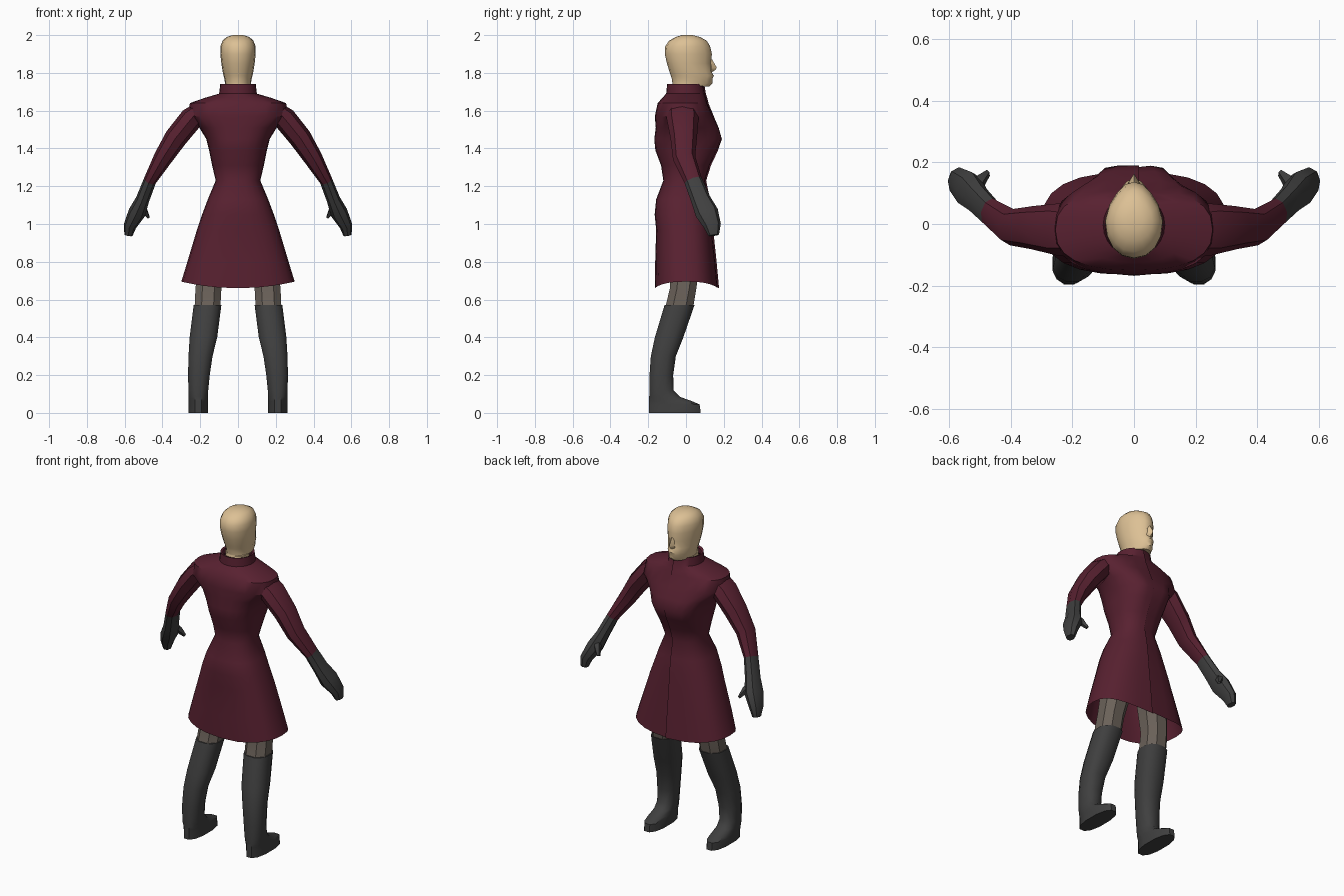
import bpy, bmesh, math
from mathutils import Vector


def material(name, rgb):
    m = bpy.data.materials.new(name)
    m.diffuse_color = (*rgb, 1)
    return m


SKIN = material("tan skin", (0.72, 0.53, 0.30))
COAT = material("maroon cloth", (0.098, 0.015, 0.030))
DARK = material("charcoal leather", (0.050, 0.050, 0.050))
GREY = material("taupe stocking", (0.145, 0.120, 0.100))


def spow(v, e):
    return math.copysign(abs(v) ** (2 / e), v)


def ring(c, u, v, n=8, e=2.0, turn=0.0):
    """Superellipse around c; u and v are the half-axis vectors (t=0 lies on v)."""
    pts = []
    for i in range(n):
        t = 2 * math.pi * i / n + turn
        pts.append(Vector(c) + Vector(u) * spow(math.sin(t), e) + Vector(v) * spow(math.cos(t), e))
    return pts


def box_ring(z, x0, x1, y0, y1, n=8, e=2.0, turn=0.0):
    return ring(((x0 + x1) / 2, (y0 + y1) / 2, z), ((x1 - x0) / 2, 0, 0), (0, (y1 - y0) / 2, 0), n, e, turn)


def loft(name, rings, mat, closed=True, caps=(True, True), mirror=False, angle=38):
    bm = bmesh.new()
    rows = [[bm.verts.new(p) for p in r] for r in rings]
    n = len(rows[0])
    for a, b in zip(rows, rows[1:]):
        for i in range(n if closed else n - 1):
            j = (i + 1) % n
            bm.faces.new((a[i], a[j], b[j], b[i]))
    if caps[0]:
        bm.faces.new(rows[0])
    if caps[1]:
        bm.faces.new(rows[-1])
    bmesh.ops.recalc_face_normals(bm, faces=bm.faces)
    me = bpy.data.meshes.new(name)
    bm.to_mesh(me)
    bm.free()
    me.materials.append(mat)
    ob = bpy.data.objects.new(name, me)
    bpy.context.collection.objects.link(ob)
    bpy.ops.object.select_all(action='DESELECT')
    ob.select_set(True)
    bpy.context.view_layer.objects.active = ob
    bpy.ops.object.shade_smooth_by_angle(angle=math.radians(angle))
    if mirror:
        ob.modifiers.new("mirror", 'MIRROR').use_mirror_merge = False
    return ob


# Coat: z, half width, back y, front y, bust bulge, squareness; open down the front
coat = [
    (1.735, 0.082, -0.085, 0.075, 0, 2.0), (1.74, 0.094, -0.100, 0.090, 0, 2.0),
    (1.69, 0.100, -0.105, 0.098, 0, 2.0), (1.668, 0.175, -0.125, 0.105, 0, 2.3),
    (1.64, 0.255, -0.150, 0.112, 0, 2.5), (1.57, 0.262, -0.165, 0.140, 0.004, 2.5),
    (1.51, 0.205, -0.160, 0.165, 0.014, 2.4), (1.45, 0.168, -0.168, 0.182, 0.020, 2.4),
    (1.39, 0.153, -0.162, 0.162, 0.014, 2.3), (1.31, 0.137, -0.132, 0.125, 0.003, 2.3),
    (1.23, 0.118, -0.120, 0.100, 0, 2.3), (1.13, 0.160, -0.158, 0.120, 0, 2.4),
    (1.05, 0.190, -0.166, 0.130, 0, 2.4), (0.97, 0.217, -0.158, 0.137, 0, 2.5),
    (0.80, 0.268, -0.163, 0.155, 0, 2.6), (0.66, 0.300, -0.165, 0.168, 0, 2.6),
]
rows = []
for k, (z, w, yb, yf, bust, e) in enumerate(coat):
    r = box_ring(z, -w, w, yb, yf, 24, e)
    for i, p in enumerate(r):
        if p.y > 0:
            p.y += bust * math.exp(-((abs(p.x) - 0.09) / 0.05) ** 2)
        if k == len(coat) - 1:
            p.z += 0.035 * (abs(p.x) / w) ** 2
    flap = r[0].copy()
    flap.x, flap.y = 0.016, flap.y + 0.007
    rows.append(r + [flap])
loft("coat", rows, COAT, closed=False, caps=(False, False))

# Head and neck: z, half width, back y, front y
head = [
    (1.66, 0.060, -0.070, 0.050), (1.738, 0.067, -0.071, 0.062),
    (1.728, 0.068, -0.071, 0.122), (1.745, 0.069, -0.072, 0.140),
    (1.768, 0.073, -0.075, 0.140), (1.785, 0.077, -0.080, 0.147),
    (1.805, 0.081, -0.087, 0.136), (1.85, 0.088, -0.101, 0.133),
    (1.90, 0.094, -0.112, 0.137), (1.94, 0.093, -0.110, 0.128),
    (1.97, 0.082, -0.090, 0.110), (1.99, 0.060, -0.055, 0.075), (2.0, 0.028, -0.020, 0.035),
]
rows = []
for z, w, yb, yf in head:
    r = box_ring(z, -w, w, yb, yf, 16, 2.15)
    for p in r:
        if p.y > 0.03:
            p.x *= 1 - 0.28 * min(1, (p.y - 0.03) / 0.1)
    if z == 1.728:                      # jaw line rises toward the ears
        for p in r:
            p.z += 0.012 * max(0, min(1, (0.1 - p.y) / 0.1))
    rows.append(r)
loft("head", rows, SKIN)
loft("nose", [box_ring(z, -w, w, 0.11, y, 4) for z, w, y in
              [(1.802, 0.014, 0.135), (1.815, 0.020, 0.155), (1.828, 0.017, 0.163),
               (1.872, 0.010, 0.138)]], SKIN)

# Arms: centre, half width seen from the front, half depth
arm = [
    ((0.200, -0.020, 1.605), 0.045, 0.080), ((0.245, -0.018, 1.560), 0.062, 0.085),
    ((0.330, -0.012, 1.455), 0.060, 0.070), ((0.397, -0.010, 1.350), 0.050, 0.060),
    ((0.466, 0.038, 1.230), 0.034, 0.048), ((0.505, 0.078, 1.130), 0.036, 0.052),
    ((0.535, 0.110, 1.060), 0.046, 0.062), ((0.572, 0.140, 0.990), 0.034, 0.046),
    ((0.580, 0.147, 0.940), 0.022, 0.028),
]


def tube(path, n=8):
    out = []
    for i, (c, a, b) in enumerate(path):
        t = (Vector(path[min(i + 1, len(path) - 1)][0]) - Vector(path[max(i - 1, 0)][0])).normalized()
        side = Vector((0, 1, 0)).cross(t).normalized()
        out.append(ring(c, side * a, t.cross(side) * b, n))
    return out


sections = tube(arm)
loft("sleeve", sections[:5], COAT, mirror=True)
loft("glove", sections[4:], DARK, mirror=True)
loft("thumb", tube([((0.520, 0.105, 1.110), 0.020, 0.022), ((0.500, 0.140, 1.075), 0.022, 0.022),
                    ((0.474, 0.165, 1.035), 0.008, 0.012)], 5), DARK, mirror=True)

# Legs: z, inner x, outer x, back y, front y
T = math.pi / 8
stocking = [(0.95, 0.020, 0.195, -0.075, 0.090), (0.80, 0.050, 0.215, -0.085, 0.080),
            (0.66, 0.083, 0.230, -0.090, 0.060), (0.57, 0.088, 0.234, -0.112, 0.045)]
boot = [(0.57, 0.086, 0.237, -0.116, 0.047), (0.40, 0.108, 0.258, -0.167, -0.012),
        (0.30, 0.133, 0.264, -0.188, -0.052), (0.20, 0.148, 0.266, -0.195, -0.066),
        (0.12, 0.156, 0.264, -0.196, -0.064), (0.085, 0.158, 0.263, -0.197, -0.030),
        (0.062, 0.158, 0.263, -0.198, 0.035), (0.045, 0.158, 0.263, -0.200, 0.076),
        (0.0, 0.158, 0.263, -0.200, 0.082)]
loft("stocking", [box_ring(*s, 8, 2.3, T) for s in stocking], GREY, mirror=True)
loft("boot", [box_ring(*s, 12, 2.4, math.pi / 12) for s in boot], DARK, mirror=True)
